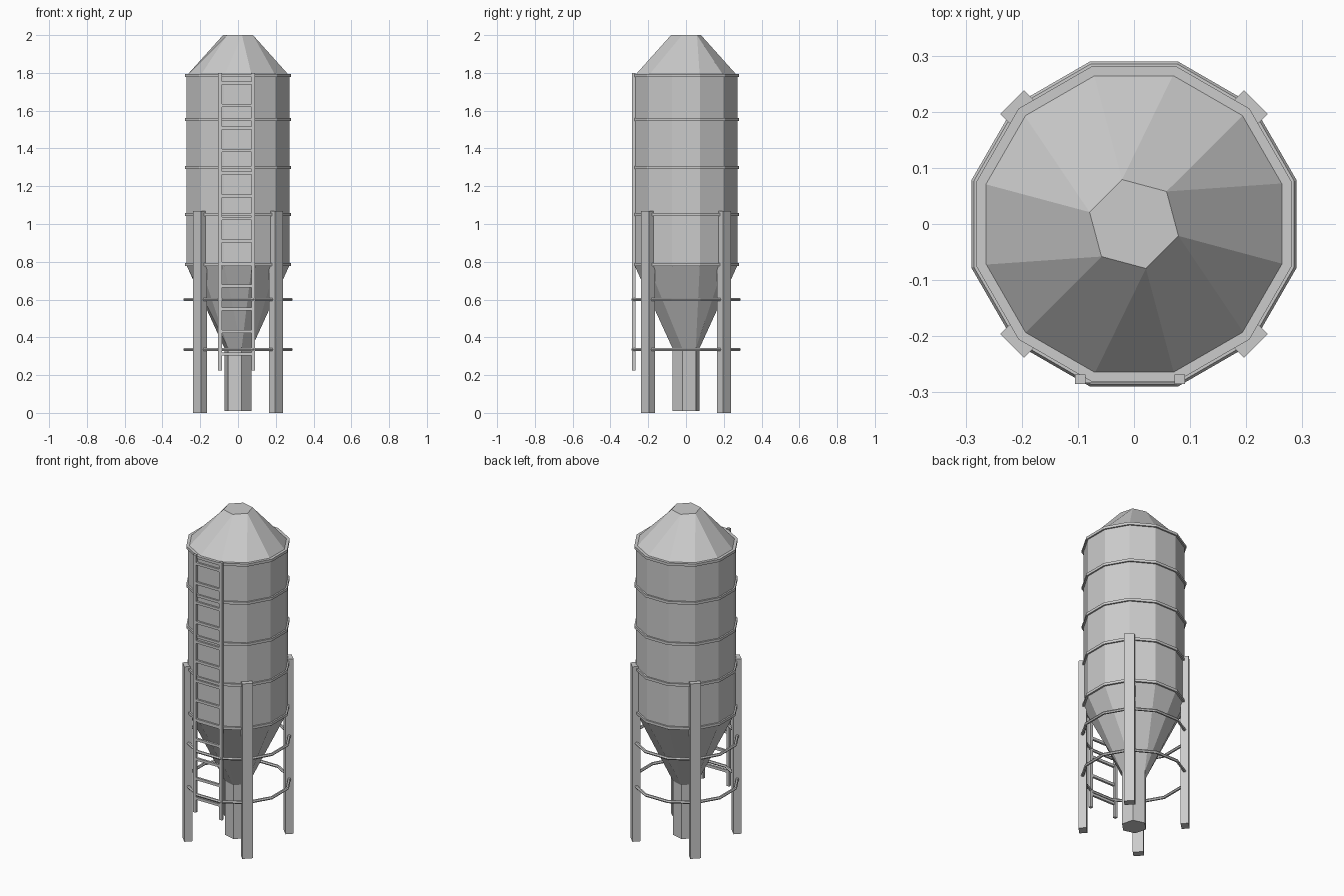
import bpy, bmesh, math
from mathutils import Matrix

if "Cube" in bpy.data.objects:
    bpy.data.objects.remove(bpy.data.objects["Cube"])

C15 = math.cos(math.radians(15))


def finish(name, bm):
    bmesh.ops.recalc_face_normals(bm, faces=bm.faces)
    me = bpy.data.meshes.new(name)
    bm.to_mesh(me)
    bm.free()
    ob = bpy.data.objects.new(name, me)
    bpy.context.collection.objects.link(ob)
    return ob


def polygon(bm, radius, z, n, start):
    step = 2 * math.pi / n
    return [bm.verts.new((radius * math.cos(math.radians(start) + i * step),
                          radius * math.sin(math.radians(start) + i * step), z)) for i in range(n)]


def bridge(bm, a, b):
    n = len(a)
    for i in range(n):
        bm.faces.new((a[i], a[(i + 1) % n], b[(i + 1) % n], b[i]))


def taper(bm, twelve, six):
    # twelve sides gather in pairs onto six corners
    for k in range(6):
        bm.faces.new((twelve[2 * k], twelve[2 * k + 1], six[k]))
        bm.faces.new((twelve[2 * k + 1], twelve[(2 * k + 2) % 12], six[(k + 1) % 6], six[k]))


def box(bm, x0, x1, y0, y1, z0, z1, turn=0):
    m = (Matrix.Rotation(turn, 4, 'Z')
         @ Matrix.Translation(((x0 + x1) / 2, (y0 + y1) / 2, (z0 + z1) / 2))
         @ Matrix.Diagonal((x1 - x0, y1 - y0, z1 - z0, 1)))
    bmesh.ops.create_cube(bm, size=1, matrix=m)


def ring(name, profile):
    # closed (apothem, z) section swept round twelve sides
    bm = bmesh.new()
    loops = [polygon(bm, r / C15, z, 12, 15) for r, z in profile]
    for i in range(len(loops)):
        bridge(bm, loops[i], loops[(i + 1) % len(loops)])
    return finish(name, bm)


# Tank: spout, hopper, wall and roof in one shell
bm = bmesh.new()
spout_low = polygon(bm, 0.073, 0.01, 6, 45)
spout_top = polygon(bm, 0.073, 0.34, 6, 45)
wall_low = polygon(bm, 0.272 / C15, 0.78, 12, 15)
wall_top = polygon(bm, 0.272 / C15, 1.785, 12, 15)
roof_top = polygon(bm, 0.082, 2.0, 6, 45)
bm.faces.new(spout_low)
bridge(bm, spout_low, spout_top)
taper(bm, wall_low, spout_top)
bridge(bm, wall_low, wall_top)
taper(bm, wall_top, roof_top)
bm.faces.new(roof_top)
finish("tank", bm)

# Flat bands round the wall
for i, z in enumerate((0.785, 1.05, 1.30, 1.552, 1.786)):
    ring(f"wall_band_{i + 1}", [(0.264, z - 0.008), (0.281, z - 0.008),
                                (0.281, z + 0.008), (0.264, z + 0.008)])

# Brace hoops tying the legs together
for i, z in enumerate((0.335, 0.60)):
    ring(f"brace_hoop_{i + 1}",
         [(0.281 + 0.009 * math.cos(k * math.pi / 3), z + 0.009 * math.sin(k * math.pi / 3))
          for k in range(6)])

# Four legs set on the diagonals
for i in range(4):
    bm = bmesh.new()
    box(bm, 0.262, 0.307, -0.03, 0.03, 0, 1.07, math.radians(45 + 90 * i))
    finish(f"leg_{i + 1}", bm)

# Ladder: two rails and thirteen rungs
bm = bmesh.new()
for x in (-0.105, 0.072):
    box(bm, x, x + 0.019, -0.285, -0.268, 0.225, 1.80)
for i in range(13):
    z = 0.312 + i * 0.1196
    box(bm, -0.09, 0.076, -0.283, -0.27, z - 0.008, z + 0.008)
finish("ladder", bm)
